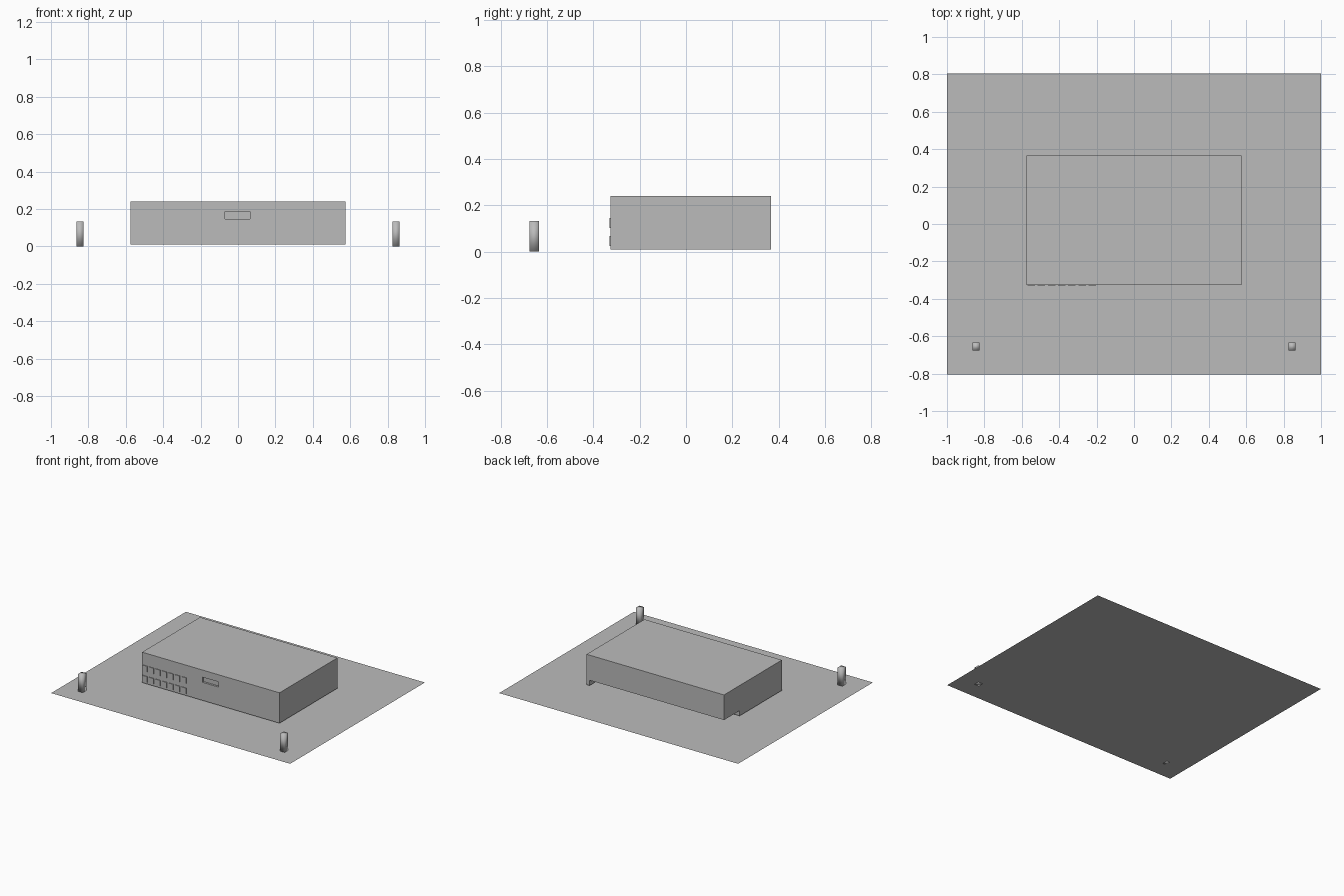
import bpy, bmesh

if "Cube" in bpy.data.objects:
    bpy.data.objects.remove(bpy.data.objects["Cube"])

grey = bpy.data.materials.new("concrete_grey")
grey.diffuse_color = (0.5, 0.5, 0.5, 1)
grey.use_nodes = True
grey.node_tree.nodes["Principled BSDF"].inputs["Base Color"].default_value = grey.diffuse_color


def box(name, x, y, z, smooth=False):
    """Axis-aligned box given by its (min, max) on each axis."""
    bm = bmesh.new()
    bmesh.ops.create_cube(bm, size=1)
    for v in bm.verts:
        for i, (lo, hi) in enumerate((x, y, z)):
            v.co[i] = hi if v.co[i] > 0 else lo
    for f in bm.faces:
        f.smooth = smooth
    mesh = bpy.data.meshes.new(name)
    bm.to_mesh(mesh)
    bm.free()
    mesh.materials.append(grey)
    ob = bpy.data.objects.new(name, mesh)
    bpy.context.collection.objects.link(ob)
    return ob


def sheet(name, x, y, z):
    """Flat horizontal rectangle."""
    mesh = bpy.data.meshes.new(name)
    mesh.from_pydata([(x[0], y[0], z), (x[1], y[0], z), (x[1], y[1], z), (x[0], y[1], z)],
                     [], [(0, 1, 2, 3)])
    mesh.materials.append(grey)
    ob = bpy.data.objects.new(name, mesh)
    bpy.context.collection.objects.link(ob)


def cut(target, cutter):
    mod = target.modifiers.new(cutter.name, 'BOOLEAN')
    mod.operation = 'DIFFERENCE'
    mod.solver = 'EXACT'
    mod.object = cutter
    cutter.hide_render = True
    cutter.hide_viewport = True


# Site plane and building floor
sheet("ground", (-1, 1), (-0.805, 0.805), 0)
sheet("building_floor", (-0.575, 0.575), (-0.325, 0.367), 0.003)

# Main hall with a front sign recess and a low opening along the back
hall = box("hall", (-0.575, 0.575), (-0.325, 0.367), (0.01, 0.24))
cut(hall, box("sign_recess_cutter", (-0.07, 0.065), (-0.4, -0.31), (0.147, 0.186)))
cut(hall, box("back_opening_cutter", (-0.7, 0.55), (0.18, 0.5), (-0.1, 0.05)))

# Two rows of front windows
for row, (z0, z1) in enumerate(((0.025, 0.068), (0.102, 0.146))):
    for i in range(7):
        x = -0.57 + i * 0.0545
        box(f"window_{row}_{i}", (x, x + 0.04), (-0.33, -0.324), (z0, z1))

# Gate posts at the front corners
for side, x in (("left", -0.845), ("right", 0.845)):
    box(f"gate_post_{side}", (x - 0.019, x + 0.019), (-0.676, -0.634), (0, 0.132), smooth=True)
